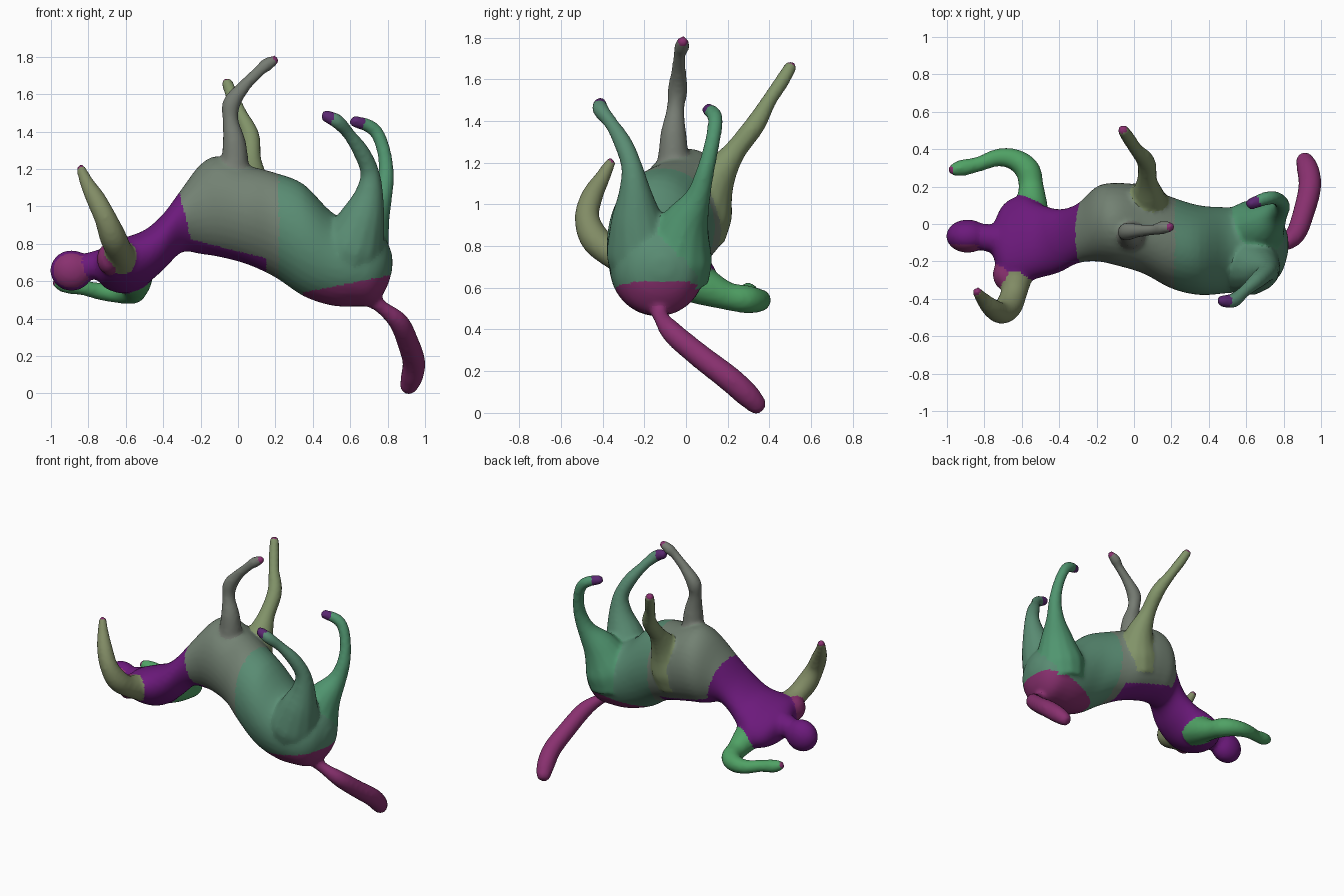
import bpy, bmesh
from math import cos, sin, pi
from mathutils import Vector
from mathutils.bvhtree import BVHTree

if "Cube" in bpy.data.objects:
    bpy.data.objects.remove(bpy.data.objects["Cube"])

COLORS = {
    "violet": (0.15, 0.01, 0.20), "magenta": (0.25, 0.03, 0.16),
    "hoof_purple": (0.10, 0.02, 0.16), "grey_green": (0.17, 0.22, 0.17),
    "teal": (0.10, 0.26, 0.17), "green": (0.08, 0.36, 0.13),
    "leg_green": (0.08, 0.30, 0.16), "pale_green": (0.22, 0.29, 0.14),
    "grey": (0.18, 0.20, 0.17), "olive": (0.22, 0.26, 0.13),
}
MATS = {}
PARTS = []
for name, col in COLORS.items():
    MATS[name] = bpy.data.materials.new(name)
    MATS[name].diffuse_color = (*col, 1)


def spline(keys, steps):
    """Catmull-Rom interpolation of tuples."""
    out = []
    n = len(keys)
    for i in range(n - 1):
        a, b, c, d = (keys[max(0, i - 1)], keys[i], keys[i + 1], keys[min(n - 1, i + 2)])
        for s in range(steps):
            t = s / steps
            out.append([0.5 * (2 * q + (r - p) * t + (2 * p - 5 * q + 4 * r - w) * t * t
                               + (3 * q - p - 3 * r + w) * t ** 3)
                        for p, q, r, w in zip(a, b, c, d)])
    out.append(list(keys[-1]))
    return out


def skin(name, rings, mats, pick=None):
    """Bridge rings into a capped mesh; pick(centre) gives the material index."""
    bm = bmesh.new()
    loops = [[bm.verts.new(p) for p in r] for r in rings]
    k = len(rings[0])
    for a, b in zip(loops, loops[1:]):
        for i in range(k):
            j = (i + 1) % k
            bm.faces.new((a[i], a[j], b[j], b[i]))
    bm.faces.new(loops[0][::-1])
    bm.faces.new(loops[-1])
    bmesh.ops.recalc_face_normals(bm, faces=bm.faces)
    me = bpy.data.meshes.new(name)
    bm.to_mesh(me)
    bm.free()
    for m in mats:
        me.materials.append(MATS[m])
    ob = bpy.data.objects.new(name, me)
    bpy.context.collection.objects.link(ob)
    PARTS.append((ob, pick))


def limb(name, keys, mat, tip_mat=None, tip_size=0.06, sides=14):
    """Round tapered tube through (x, y, z, radius) keys with a rounded end."""
    pts = spline(keys, 5)
    cs = [Vector(p[:3]) for p in pts]
    rs = [max(p[3], 0.01) for p in pts]
    end = (cs[-1] - cs[-2]).normalized()
    cs.append(cs[-1] + end * rs[-1] * 0.6)
    rs.append(rs[-1] * 0.65)
    u = Vector((0.3, 1, 0.2))
    rings = []
    for i, c in enumerate(cs):
        t = (cs[min(i + 1, len(cs) - 1)] - cs[max(i - 1, 0)]).normalized()
        u = (u - t * u.dot(t)).normalized()
        v = t.cross(u)
        rings.append([c + rs[i] * (u * cos(2 * pi * j / sides) + v * sin(2 * pi * j / sides))
                      for j in range(sides)])
    tip = cs[-1]
    pick = (lambda c: 1 if (c - tip).length < tip_size else 0) if tip_mat else None
    skin(name, rings, [mat] + ([tip_mat] if tip_mat else []), pick)


def ball(name, loc, size, mats, pick=None):
    """Ellipsoid as rings along x."""
    rings = []
    for i in range(15):
        a = pi * (0.03 + 0.94 * i / 14)
        rings.append([Vector((loc[0] - size[0] * cos(a),
                              loc[1] + size[1] * sin(a) * cos(2 * pi * j / 20),
                              loc[2] + size[2] * sin(a) * sin(2 * pi * j / 20)))
                      for j in range(20)])
    skin(name, rings, mats, pick)


# Torso and horse trunk: elliptical sections (x, y, z, half width, half height, tilt)
trunk = [
    (-0.755, -0.09, 0.68, 0.08, 0.07, -0.3), (-0.70, -0.10, 0.68, 0.21, 0.11, -0.3),
    (-0.60, -0.08, 0.685, 0.24, 0.14, -0.3), (-0.50, -0.09, 0.725, 0.20, 0.145, -0.25),
    (-0.40, -0.09, 0.81, 0.17, 0.15, -0.1), (-0.30, -0.05, 0.925, 0.16, 0.17, 0),
    (-0.20, 0.0, 0.985, 0.20, 0.24, 0), (-0.10, 0.0, 1.0, 0.22, 0.27, 0),
    (0.05, -0.03, 0.955, 0.235, 0.265, 0), (0.20, -0.10, 0.90, 0.245, 0.28, 0),
    (0.35, -0.14, 0.82, 0.24, 0.30, 0), (0.50, -0.14, 0.72, 0.23, 0.25, 0),
    (0.62, -0.135, 0.69, 0.225, 0.225, 0), (0.72, -0.13, 0.68, 0.20, 0.205, 0),
    (0.79, -0.12, 0.69, 0.14, 0.135, 0), (0.825, -0.11, 0.70, 0.04, 0.04, 0),
]
rings = []
for x, y, z, a, b, t in spline(trunk, 4):
    ring = []
    for j in range(32):
        p, q = a * cos(2 * pi * j / 32), b * sin(2 * pi * j / 32)
        ring.append(Vector((x, y + p * cos(t) - q * sin(t), z + p * sin(t) + q * cos(t))))
    rings.append(ring)


def trunk_zone(c):
    if c.x < -0.27 - 0.25 * (c.z - 0.9) or (c.x < 0.15 and c.z < 0.76 - 0.25 * c.x):
        return 0
    if c.x > 0.35 and c.z < 0.57 + 0.2 * (c.x - 0.5):
        return 3
    return 1 if c.x < 0.22 else 2


skin("torso_and_trunk", rings, ["violet", "grey_green", "teal", "magenta"], trunk_zone)

# Neck, head and shoulder
limb("neck", [(-0.66, -0.09, 0.69, 0.10), (-0.74, -0.08, 0.69, 0.08),
              (-0.84, -0.065, 0.67, 0.07)], "violet")
ball("head", (-0.89, -0.065, 0.657), (0.114, 0.09, 0.11), ["violet", "magenta"],
     lambda c: 1 if c.y < -0.11 else 0)
ball("raised_shoulder", (-0.69, -0.27, 0.72), (0.065, 0.085, 0.085), ["magenta"])

# Arms
limb("bent_arm", [(-0.56, 0.0, 0.645, 0.11), (-0.55, 0.10, 0.60, 0.09),
                  (-0.55, 0.20, 0.56, 0.068),
                  (-0.57, 0.29, 0.545, 0.068), (-0.64, 0.345, 0.54, 0.058),
                  (-0.73, 0.355, 0.545, 0.048), (-0.83, 0.32, 0.565, 0.041),
                  (-0.92, 0.30, 0.58, 0.045), (-0.97, 0.29, 0.595, 0.032)],
     "green", "magenta", 0.025)
limb("raised_arm", [(-0.62, -0.24, 0.72, 0.09), (-0.64, -0.36, 0.77, 0.072),
                    (-0.67, -0.44, 0.84, 0.072), (-0.71, -0.475, 0.94, 0.06),
                    (-0.76, -0.45, 1.04, 0.053), (-0.81, -0.40, 1.13, 0.038),
                    (-0.84, -0.36, 1.205, 0.026)], "olive", "magenta", 0.03)

# Forelegs
limb("near_foreleg", [(-0.06, -0.06, 1.05, 0.14), (-0.02, -0.06, 1.20, 0.082),
                      (-0.02, -0.06, 1.34, 0.063), (-0.04, -0.05, 1.46, 0.043),
                      (-0.035, -0.04, 1.55, 0.049), (0.03, -0.035, 1.64, 0.036),
                      (0.11, -0.03, 1.72, 0.031), (0.15, -0.02, 1.755, 0.037),
                      (0.20, -0.015, 1.785, 0.027)], "grey", "magenta", 0.035)
limb("far_foreleg", [(0.02, 0.05, 0.84, 0.14), (0.05, 0.075, 0.98, 0.155),
                     (0.07, 0.14, 1.12, 0.10), (0.07, 0.23, 1.25, 0.056),
                     (0.065, 0.33, 1.38, 0.05), (0.01, 0.40, 1.50, 0.037),
                     (-0.03, 0.46, 1.59, 0.036), (-0.06, 0.505, 1.665, 0.031)],
     "pale_green", "magenta", 0.03)

# Hind legs with haunches
limb("near_hind_leg", [(0.57, -0.19, 0.64, 0.15), (0.61, -0.21, 0.78, 0.175),
                       (0.66, -0.235, 0.92, 0.13), (0.70, -0.245, 1.06, 0.08),
                       (0.705, -0.26, 1.18, 0.052), (0.66, -0.30, 1.29, 0.045),
                       (0.59, -0.36, 1.39, 0.034), (0.53, -0.41, 1.455, 0.04),
                       (0.465, -0.41, 1.485, 0.032)], "teal", "hoof_purple", 0.075)
limb("far_hind_leg", [(0.61, -0.05, 0.62, 0.16), (0.64, -0.045, 0.76, 0.175),
                      (0.695, -0.005, 0.90, 0.122), (0.76, 0.055, 1.03, 0.064),
                      (0.79, 0.09, 1.15, 0.045), (0.785, 0.12, 1.27, 0.038),
                      (0.75, 0.14, 1.38, 0.037), (0.70, 0.135, 1.43, 0.037),
                      (0.62, 0.105, 1.455, 0.032)], "leg_green", "hoof_purple", 0.075)

# Tail
limb("tail", [(0.69, -0.14, 0.52, 0.05), (0.77, -0.12, 0.46, 0.038),
              (0.86, -0.06, 0.38, 0.054), (0.91, 0.07, 0.27, 0.059),
              (0.94, 0.20, 0.17, 0.062), (0.93, 0.29, 0.09, 0.06),
              (0.91, 0.345, 0.033, 0.047)], "magenta")

# Fuse all parts into one blended skin
bm = bmesh.new()
for ob, _ in PARTS:
    bm.from_mesh(ob.data)
me = bpy.data.meshes.new("fused")
bm.to_mesh(me)
bm.free()
fused = bpy.data.objects.new("fused", me)
bpy.context.collection.objects.link(fused)
mod = fused.modifiers.new("blend", "REMESH")
mod.mode = "VOXEL"
mod.voxel_size = 0.013
skin_mesh = bpy.data.meshes.new_from_object(
    fused.evaluated_get(bpy.context.evaluated_depsgraph_get()))
bpy.data.objects.remove(fused)
bm = bmesh.new()
bm.from_mesh(skin_mesh)
for _ in range(4):
    bmesh.ops.smooth_vert(bm, verts=bm.verts, factor=0.5, use_axis_x=True,
                          use_axis_y=True, use_axis_z=True)

# Cut the skin back into the named parts, each face going to its nearest part
trees = [BVHTree.FromPolygons([v.co for v in ob.data.vertices],
                              [p.vertices for p in ob.data.polygons]) for ob, _ in PARTS]
owner = []
for f in bm.faces:
    c = f.calc_center_median()
    owner.append(min(range(len(PARTS)), key=lambda i: trees[i].find_nearest(c)[3]))
for i, (ob, pick) in enumerate(PARTS):
    piece = bm.copy()
    bmesh.ops.delete(piece, geom=[f for f, o in zip(piece.faces, owner) if o != i],
                     context="FACES")
    for f in piece.faces:
        f.smooth = True
        f.material_index = pick(f.calc_center_median()) if pick else 0
    ob.data.clear_geometry()
    piece.to_mesh(ob.data)
    piece.free()
bm.free()

for m in bpy.data.materials:
    if m.users and not m.is_grease_pencil:
        m.use_nodes = True
        m.node_tree.nodes["Principled BSDF"].inputs["Base Color"].default_value = m.diffuse_color
